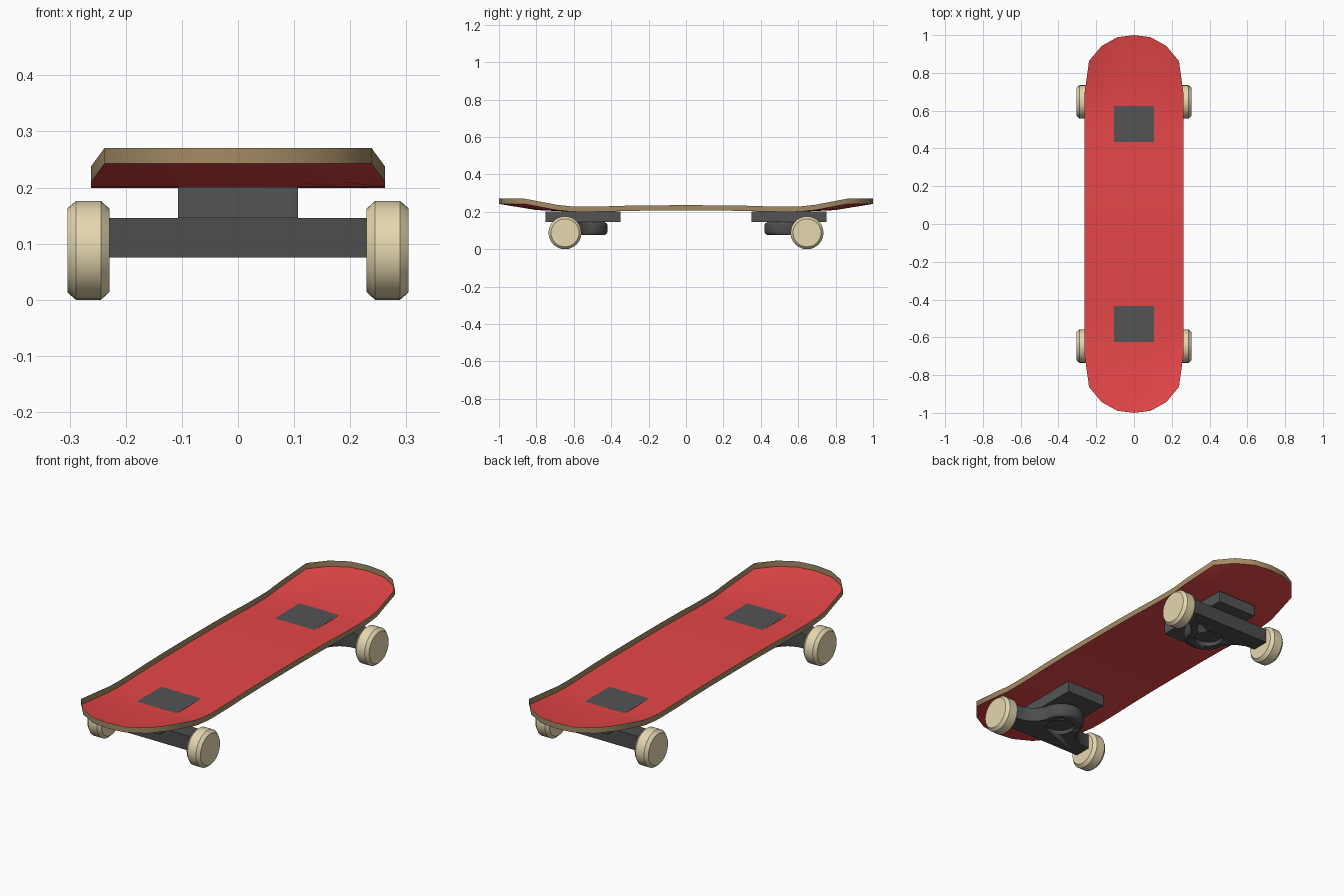
import bpy, bmesh, math

if "Cube" in bpy.data.objects:
    bpy.data.objects.remove(bpy.data.objects["Cube"])


def material(name, rgb):
    m = bpy.data.materials.new(name)
    m.diffuse_color = (*rgb, 1)
    m.use_nodes = True
    m.node_tree.nodes["Principled BSDF"].inputs["Base Color"].default_value = m.diffuse_color
    return m


RED = material("red_deck", (0.79, 0.062, 0.064))
WOOD = material("wood_edge", (0.37, 0.255, 0.13))
PLATE = material("plate_grey", (0.088, 0.088, 0.088))
METAL = material("truck_grey", (0.074, 0.074, 0.077))
WHEEL = material("cream_wheel", (0.78, 0.68, 0.43))


def finish(bm, name, mats, smooth=True):
    bmesh.ops.recalc_face_normals(bm, faces=bm.faces)
    me = bpy.data.meshes.new(name)
    bm.to_mesh(me)
    bm.free()
    for m in mats:
        me.materials.append(m)
    ob = bpy.data.objects.new(name, me)
    bpy.context.collection.objects.link(ob)
    if smooth:
        bpy.ops.object.select_all(action='DESELECT')
        ob.select_set(True)
        bpy.context.view_layer.objects.active = ob
        bpy.ops.object.shade_smooth_by_angle(angle=math.radians(35))
    return ob


def box(name, x, y, z, mat):
    bm = bmesh.new()
    bmesh.ops.create_cube(bm, size=1)
    for v in bm.verts:
        v.co = [lo + (c + 0.5) * (hi - lo) for c, (lo, hi) in zip(v.co, (x, y, z))]
    return finish(bm, name, [mat], False)


def loft(name, layers, mat):
    """Closed solid through equal-length loops of points."""
    bm = bmesh.new()
    loops = [[bm.verts.new(p) for p in layer] for layer in layers]
    n = len(loops[0])
    for a, b in zip(loops, loops[1:]):
        for k in range(n):
            bm.faces.new((a[k], a[(k + 1) % n], b[(k + 1) % n], b[k]))
    bm.faces.new(loops[0])
    bm.faces.new(loops[-1])
    return finish(bm, name, [mat])


def circle(r, n):
    return [(r * math.cos(2 * math.pi * k / n), r * math.sin(2 * math.pi * k / n)) for k in range(n)]


# Deck: one thin curved sheet with an upright wooden lip all round
HALF = 0.262
LIP = 0.028
COLS = [-1, -0.72, -0.37, 0, 0.37, 0.72, 1]
BOW = {1: 1.0, 0.72: 0.42, 0.37: 0.08, 0: 0.0}
# (centre y, edge set-back, width factor, z)
HALF_ROWS = [(0.18, 0, 1, 0.2070), (0.33, 0, 1, 0.2045), (0.435, 0, 1, 0.2012),
             (0.55, 0, 1, 0.1995), (0.625, 0.012, 1, 0.2012), (0.80, 0.11, 1, 0.2095),
             (1.0, 0.137, 0.908, 0.2425)]
rows = [(-y, -b, w, z) for y, b, w, z in reversed(HALF_ROWS)] + [(0, 0, 1, 0.2075)] + HALF_ROWS
bm = bmesh.new()
g = [[bm.verts.new((c * HALF * w, y - b * BOW[abs(c)], z)) for c in COLS] for y, b, w, z in rows]
for r0, r1 in zip(g, g[1:]):
    for i in range(len(COLS) - 1):
        bm.faces.new((r0[i], r0[i + 1], r1[i + 1], r1[i]))
lower = g[0] + [r[-1] for r in g[1:-1]] + g[-1][::-1] + [r[0] for r in g[-2:0:-1]]
upper = [bm.verts.new((v.co.x, v.co.y, v.co.z + LIP)) for v in lower]
for i in range(len(lower)):
    j = (i + 1) % len(lower)
    bm.faces.new((lower[i], lower[j], upper[j], upper[i])).material_index = 1
finish(bm, "deck", [RED, WOOD])


# Wheel: chamfered disc turned about the axle
def wheel(name, side, y):
    profile = ((0.229, 0.074), (0.244, 0.088), (0.289, 0.088), (0.304, 0.075))
    loft(name, [[(side * x, y + a, 0.088 + b) for a, b in circle(r, 32)] for x, r in profile], WHEEL)


# Hanger outline: axle bar flaring into a rounded nose
flare = [(0.235, 0.69), (0.235, 0.605), (0.18, 0.60), (0.14, 0.58), (0.115, 0.55)]
nose = [(0.1 * math.cos(a), 0.52 - 0.1 * math.sin(a))
        for a in (math.pi * k / 16 for k in range(17))]
outline = flare + nose + [(-x, y) for x, y in reversed(flare)]


def eased(x, y, inset):
    t = max(0, (0.605 - y) / 0.185) * inset
    return x * (1 - 6 * t), y + t


for end, s in (("front", -1), ("back", 1)):
    # Riser plate, just breaking through the deck's lowest stretch
    box(end + "_plate", (-0.107, 0.107), sorted((s * 0.35, s * 0.75)), (0.146, 0.2012), PLATE)

    # Hanger: nose is rounded off towards its top and bottom
    layers = []
    for z, inset in ((0.075, 0.016), (0.083, 0.004), (0.092, 0), (0.129, 0), (0.138, 0.004), (0.1458, 0.016)):
        pts = [eased(x, y, inset) for x, y in outline]
        layers.append([(x, s * y, z) for x, y in pts])
    hanger = loft(end + "_hanger", layers, METAL)

    # Round recess under the nose
    cutter = loft(end + "_recess_cutter",
                  [[(a, s * 0.54 + b, z) for a, b in circle(0.066, 24)] for z in (0.05, 0.095)], METAL)
    cutter.hide_render = True
    cutter.hide_set(True)
    cut = hanger.modifiers.new("recess", 'BOOLEAN')
    cut.operation = 'DIFFERENCE'
    cut.object = cutter

    for label, side in (("left", -1), ("right", 1)):
        wheel(f"{end}_{label}_wheel", side, s * 0.647)
